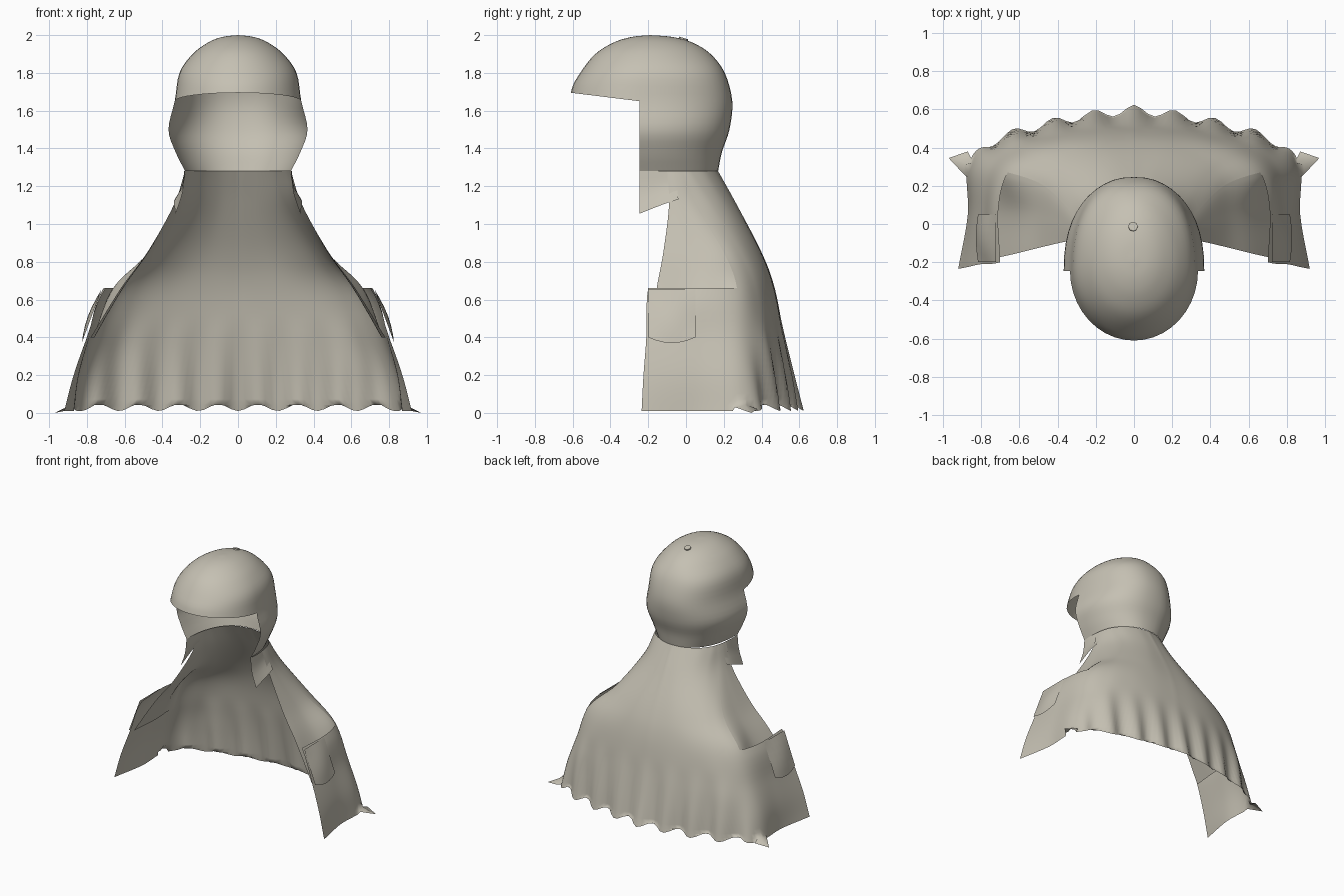
import bpy, bmesh, math
from mathutils import Vector

if "Cube" in bpy.data.objects:
    bpy.data.objects.remove(bpy.data.objects["Cube"])

cloth = bpy.data.materials.new("beige_cloth")
cloth.diffuse_color = (0.56, 0.53, 0.45, 1)
cloth.use_nodes = True
cloth.node_tree.nodes["Principled BSDF"].inputs["Base Color"].default_value = cloth.diffuse_color


def spline(pts, sub):
    """Smooth curve through pts, with sub steps between neighbours."""
    ext = [2 * pts[0] - pts[1]] + pts + [2 * pts[-1] - pts[-2]]
    out = []
    for i in range(1, len(pts)):
        a, b, c, d = ext[i - 1:i + 3]
        for s in range(sub):
            t = s / sub
            out.append(0.5 * (2 * b + (c - a) * t + (2 * a - 5 * b + 4 * c - d) * t * t
                              + (3 * b - a - 3 * c + d) * t ** 3))
    return out + [pts[-1].copy()]


def refine(rows, rsub, csub):
    rows = [spline(r, csub) for r in rows]
    cols = [spline(list(c), rsub) for c in zip(*rows)]
    return [list(r) for r in zip(*cols)]


def sheet(name, grid, keep=lambda i, j: True):
    """Half a cloth sheet from a grid of points, mirrored across x."""
    bm = bmesh.new()
    v = [[bm.verts.new(p) for p in r] for r in grid]
    for i in range(len(v) - 1):
        for j in range(len(v[0]) - 1):
            if keep(i, j):
                bm.faces.new((v[i][j], v[i][j + 1], v[i + 1][j + 1], v[i + 1][j]))
    bmesh.ops.delete(bm, geom=[p for p in bm.verts if not p.link_faces], context='VERTS')
    bmesh.ops.remove_doubles(bm, verts=bm.verts, dist=0.0005)
    me = bpy.data.meshes.new(name)
    bm.to_mesh(me)
    bm.free()
    me.shade_smooth()
    me.materials.append(cloth)
    ob = bpy.data.objects.new(name, me)
    bpy.context.collection.objects.link(ob)
    mod = ob.modifiers.new("mirror", 'MIRROR')
    mod.merge_threshold = 0.002
    return ob


# Hood: dome, visor rim and open face; rows are z, half width, back y, front y, middle y
HOOD = [(2.0, 0.0, -0.19, -0.19, -0.19), (1.99, 0.085, -0.07, -0.29, -0.19),
        (1.96, 0.16, 0.035, -0.385, -0.19), (1.9, 0.24, 0.13, -0.48, -0.2),
        (1.8, 0.31, 0.205, -0.56, -0.225), (1.65, 0.335, 0.245, -0.61, -0.245),
        (1.5, 0.368, 0.23, -0.62, -0.245), (1.38, 0.33, 0.19, -0.62, -0.245),
        (1.28, 0.28, 0.17, -0.62, -0.245)]
BACK, FRONT, RIM = 12, 10, 5
rows = []
for z, w, b, f, c in HOOD:
    row = []
    n = 2.0 if z > 1.85 else 2.3
    for j in range(BACK + FRONT + 1):
        if j <= BACK:
            a = j / BACK * math.pi / 2
            x, y = math.sin(a) ** (2 / n), max(math.cos(a), 0) ** (2 / n)
            row.append(Vector((w * x, c + (b - c) * y, z)))
        else:
            a = (j - BACK) / FRONT * math.pi / 2
            lift = 0.045 * math.sin(a) if z == 1.65 else 0
            x = 0 if j == BACK + FRONT else w * math.cos(a)
            row.append(Vector((x, c + (f - c) * math.sin(a), z + lift)))
    rows.append(row)
RS = 4
sheet("hood", refine(rows, RS, 1), lambda i, j: i < RIM * RS or j < BACK)

# Cape half sections: back centre to front edge, as (x, y) at each height
UPPER = [
    (1.28, [(0, .17), (.1, .15), (.19, .1), (.245, .03), (.265, -.02), (.275, -.06), (.28, -.10)]),
    (1.1, [(0, .27), (.11, .255), (.21, .21), (.28, .14), (.32, .05), (.335, -.02), (.34, -.09)]),
    (.85, [(0, .40), (.17, .39), (.31, .35), (.41, .29), (.47, .2), (.475, .04), (.48, -.12)])]
LOWER = [
    (.66, [(0, .47), (.2, .46), (.38, .43), (.54, .37), (.66, .27), (.71, .08), (.70, -.20)]),
    (.4, [(0, .52), (.24, .51), (.45, .47), (.63, .41), (.76, .28), (.79, .05), (.80, -.21)]),
    (.2, [(0, .56), (.27, .54), (.5, .49), (.7, .42), (.83, .29), (.845, .05), (.87, -.225)]),
    (.01, [(0, .6), (.29, .56), (.55, .5), (.76, .42), (.87, .3), (.87, .05), (.92, -.235)])]
# Inner ends of the shoulder drape, replacing the side panel's last columns
DRAPE = {.66: [(.61, .06), (.62, -.155)], .4: [(.76, .05), (.78, -.19)]}


def section(z, pts):
    return [Vector((x, y, z)) for x, y in pts]


CS, R2 = 8, 6
SIDE = 4 * CS
body = refine([section(*s) for s in UPPER + LOWER], R2, CS)
SLIT = 3 * R2
last = len(body) - 1
# Folds deepen toward the hem
for i, row in enumerate(body):
    for j, p in enumerate(row[:SIDE + 1]):
        depth = max(0, 0.5 - p.z) / 0.5
        fade = min(1, (SIDE - j) / 8)
        wave = math.cos(2 * math.pi * p.x / 0.21) * depth * fade
        p.y += 0.024 * wave
        if i == last:
            p.z += 0.018 * (1 - math.cos(2 * math.pi * p.x / 0.21)) * fade
# Pointed hem corner on each side
body[last][SIDE] = Vector((0.97, 0.345, 0.0))
body[last][SIDE - 1] = Vector((0.87, 0.38, 0.02))
body[last][SIDE + 1] = Vector((0.89, 0.26, 0.03))
body[last - 1][SIDE] += Vector((0.025, 0.012, 0))
sheet("cape", body, lambda i, j: j < SIDE or i >= SLIT)

# Shoulder drape tucks inside the side panel, leaving the arm slit
rows = [section(*s) for s in UPPER]
rows += [section(z, pts[:5] + DRAPE[z]) for z, pts in LOWER[:2]]
sheet("shoulder_drape", refine(rows, R2, CS), lambda i, j: j >= SIDE)

# Collar flaps hanging below the hood opening
top = [Vector((.275, -.06, 1.28)), Vector((.28, -.10, 1.28)),
       Vector((.285, -.17, 1.28)), Vector((.28, -.245, 1.28))]
low = [Vector((.335, -.04, 1.13)), Vector((.34, -.09, 1.115)),
       Vector((.335, -.17, 1.085)), Vector((.33, -.245, 1.055))]
mid = [(a + b) / 2 + Vector((-.012, 0, 0)) for a, b in zip(top, low)]
sheet("collar_flap", refine([top, mid, low], 3, 2))

# Hand pocket patch on each side panel
patch = []
for i in range(7):
    t = i / 6
    row = []
    for j in range(7):
        s = j / 6
        bulge = 0.02 * math.sin(math.pi * t) * math.sin(math.pi * s)
        y = 0.05 - 0.25 * s
        z = 0.655 - 0.285 * t + 0.03 * t * (2 * s - 1) ** 2
        x = 0.72 + (0.66 - z) * 0.37 + bulge
        row.append(Vector((x, y, z)))
    patch.append(row)
sheet("hand_pocket", patch)

# Button on the crown
bpy.ops.mesh.primitive_cylinder_add(vertices=8, radius=0.025, depth=0.02,
                                    location=(-0.005, -0.015, 1.975),
                                    rotation=(math.radians(-16), 0, 0))
button = bpy.context.object
button.name = "crown_button"
button.data.materials.append(cloth)
